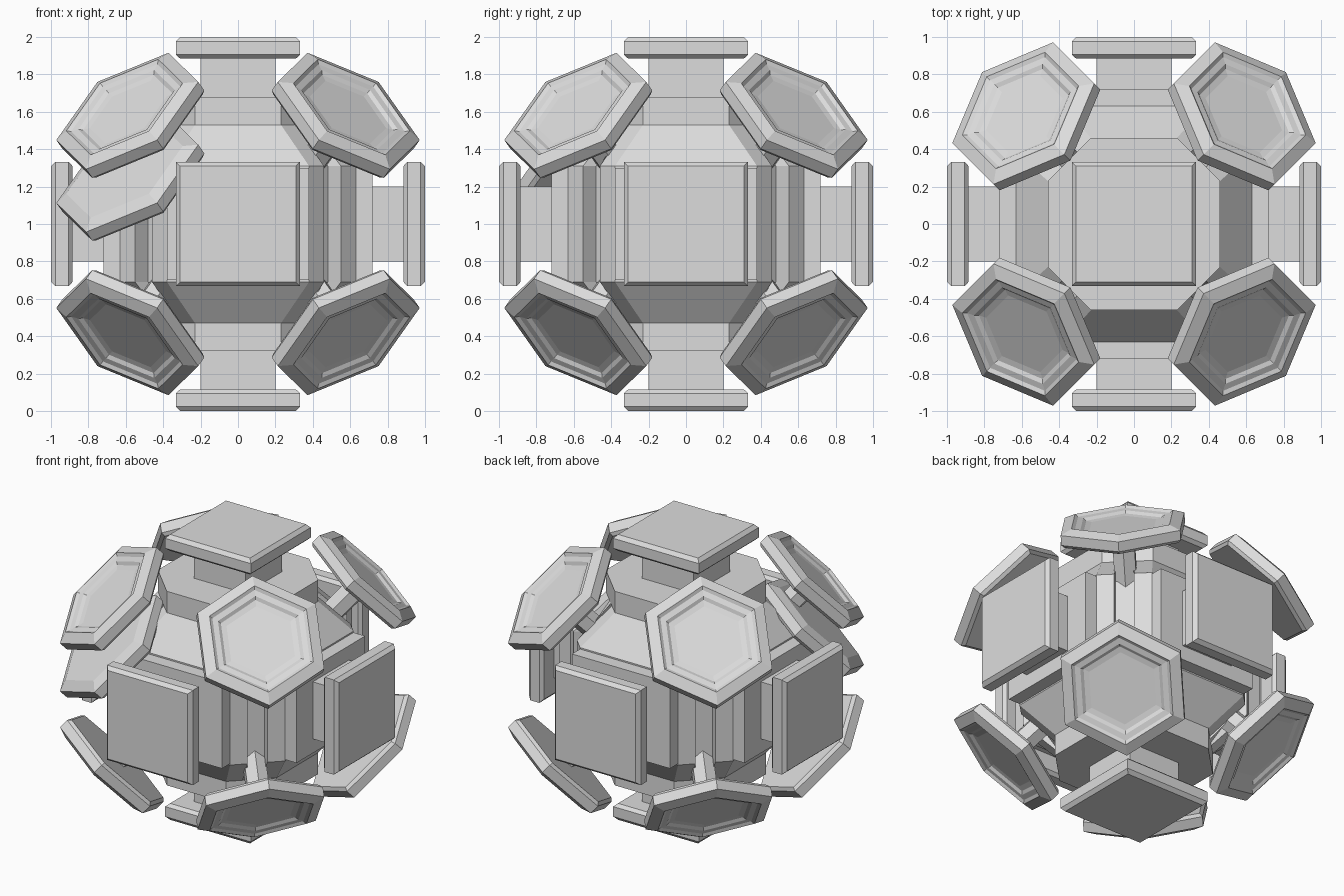
import bpy, bmesh, math
from mathutils import Vector, Matrix

if "Cube" in bpy.data.objects:
    bpy.data.objects.remove(bpy.data.objects["Cube"])

grey = bpy.data.materials.new("light grey")
grey.diffuse_color = (0.72, 0.72, 0.72, 1)
grey.use_nodes = True
grey.node_tree.nodes["Principled BSDF"].inputs["Base Color"].default_value = grey.diffuse_color
CENTRE = Vector((0, 0, 1))


def loft(name, rings, matrix=Matrix()):
    """Skin a list of closed point rings and cap both ends."""
    bm = bmesh.new()
    loops = [[bm.verts.new(matrix @ Vector(p)) for p in r] for r in rings]
    n = len(loops[0])
    for a, b in zip(loops, loops[1:]):
        for i in range(n):
            bm.faces.new((a[i], a[(i + 1) % n], b[(i + 1) % n], b[i]))
    bm.faces.new(loops[0][::-1])
    bm.faces.new(loops[-1])
    bmesh.ops.recalc_face_normals(bm, faces=bm.faces)
    me = bpy.data.meshes.new(name)
    bm.to_mesh(me)
    bm.free()
    me.materials.append(grey)
    ob = bpy.data.objects.new(name, me)
    bpy.context.collection.objects.link(ob)
    return ob


def rect(w, h, z):
    return [(-w, -h, z), (w, -h, z), (w, h, z), (-w, h, z)]


def hexagon(r, z):
    return [(r * math.cos(math.radians(90 + 60 * k)),
             r * math.sin(math.radians(90 + 60 * k)), z) for k in range(6)]


def frame(normal, side, pos):
    """Matrix whose local z is the normal and local x is the side."""
    n, s = Vector(normal).normalized(), Vector(side).normalized()
    m = Matrix((s, n.cross(s), n)).transposed().to_4x4()
    return Matrix.Translation(pos) @ m


def core_ring(quadrant, z):
    pts = []
    for k in range(4):
        rot = Matrix.Rotation(k * math.pi / 2, 3, 'Z')
        pts += [rot @ Vector((x, y, z)) for x, y in quadrant]
    return pts


# faceted core: octagonal ends, sloping shoulders, waist with grooved corners
small = [(.46, .23), (.385, .305), (.36, .33), (.33, .36), (.305, .385), (.23, .46)]
wide = [(.63, .38), (.55, .46), (.48, .39), (.39, .48), (.46, .55), (.38, .63)]
loft("core", [core_ring(small, .32), core_ring(small, .47), core_ring(wide, .69),
              core_ring(wide, 1.31), core_ring(small, 1.53), core_ring(small, 1.68)])

# six square pads on short posts, with panels behind the four side ones
for n, s in (((1, 0, 0), (0, 1, 0)), ((-1, 0, 0), (0, 1, 0)),
             ((0, 1, 0), (1, 0, 0)), ((0, -1, 0), (1, 0, 0)),
             ((0, 0, 1), (1, 0, 0)), ((0, 0, -1), (1, 0, 0))):
    m = frame(n, s, CENTRE)
    loft("square_pad", [rect(.31, .31, .885), rect(.332, .332, .905),
                        rect(.332, .332, .975), rect(.31, .31, 1.0)], m)
    loft("square_post", [rect(.2, .2, .5), rect(.2, .2, .9)], m)
    if n[2] == 0:
        loft("side_panel", [rect(.38, .3, .5), rect(.38, .3, .72)], m)

# eight dished hexagonal pads with sloped rims on tilted posts
R = .44
for sx in (-1, 1):
    for sy in (-1, 1):
        for sz in (-1, 1):
            m = frame((sx, sy, sz * math.sqrt(2)), (sx, -sy, 0),
                      CENTRE + Vector((sx * .577, sy * .577, sz * .583)))
            loft("hex_pad", [hexagon(R * .95, -.055), hexagon(R, -.035), hexagon(R, .03),
                             hexagon(R * .82, .06), hexagon(R * .77, .045),
                             hexagon(R * .68, .04), hexagon(R * .63, .025),
                             hexagon(R * .54, .02)], m)
            loft("hex_post", [hexagon(.08, -.45), hexagon(.08, -.04)], m)

# one extra plain hexagonal plate at the front left
m = frame((-1, -1, math.sqrt(2)), (-1, 1, 0), (-.577, -.577, 1.247))
loft("extra_hex_plate", [hexagon(R * .95, -.055), hexagon(R, -.035),
                         hexagon(R, .03), hexagon(R * .82, .06)], m)
